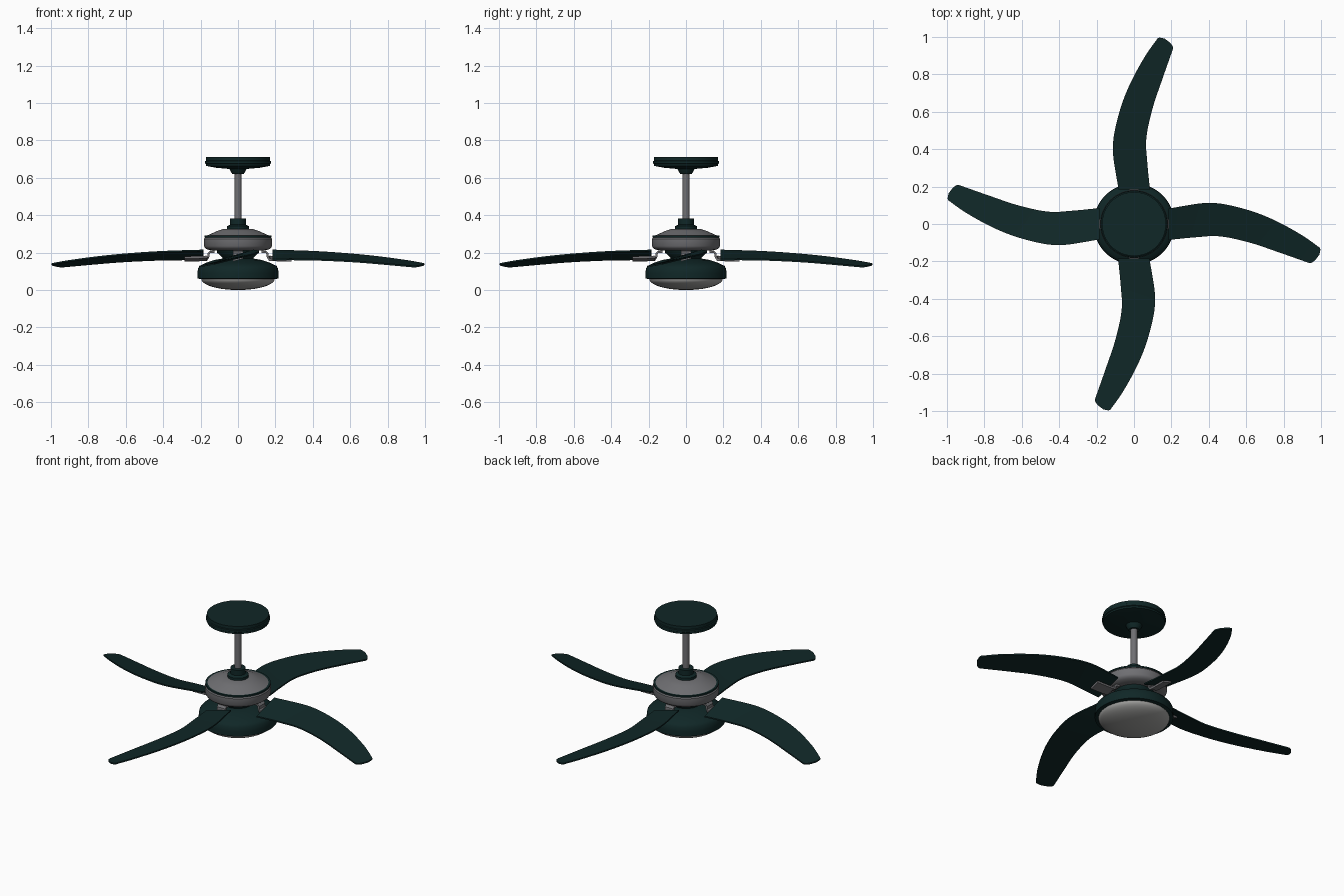
import bpy, bmesh, math
from mathutils import Vector, Matrix

if "Cube" in bpy.data.objects:
    bpy.data.objects.remove(bpy.data.objects["Cube"])


def material(name, rgb):
    m = bpy.data.materials.new(name)
    m.diffuse_color = (*rgb, 1)
    m.use_nodes = True
    m.node_tree.nodes["Principled BSDF"].inputs["Base Color"].default_value = m.diffuse_color
    return m


GREEN = material("dark_green", (0.005, 0.020, 0.020))
GREY = material("metal_grey", (0.16, 0.16, 0.17))
GLASS = material("lamp_glass", (0.36, 0.36, 0.35))


def finish(name, bm, mat, angle=35):
    bmesh.ops.remove_doubles(bm, verts=bm.verts, dist=1e-5)
    bmesh.ops.recalc_face_normals(bm, faces=bm.faces)
    me = bpy.data.meshes.new(name)
    bm.to_mesh(me)
    bm.free()
    me.materials.append(mat)
    ob = bpy.data.objects.new(name, me)
    bpy.context.collection.objects.link(ob)
    bpy.ops.object.select_all(action='DESELECT')
    ob.select_set(True)
    bpy.context.view_layer.objects.active = ob
    bpy.ops.object.shade_smooth_by_angle(angle=math.radians(angle))
    return ob


def lathe(name, profile, mat, steps=64):
    """Spin an (r, z) profile around the vertical axis."""
    bm = bmesh.new()
    vs = [bm.verts.new((r, 0, z)) for r, z in profile]
    es = [bm.edges.new(p) for p in zip(vs, vs[1:])]
    bmesh.ops.spin(bm, geom=vs + es, cent=(0, 0, 0), axis=(0, 0, 1),
                   angle=2 * math.pi, steps=steps)
    return finish(name, bm, mat)


def loft(bm, rings):
    """Skin a row of closed four-sided sections and cap both ends."""
    rows = [[bm.verts.new(p) for p in ring] for ring in rings]
    n = len(rows[0])
    for a, b in zip(rows, rows[1:]):
        for i in range(n):
            j = (i + 1) % n
            bm.faces.new((a[i], a[j], b[j], b[i]))
    bm.faces.new(rows[0])
    bm.faces.new(rows[-1])


def spline(pts, per=6):
    """Catmull-Rom interpolation through the points."""
    p = [Vector(q) for q in pts]
    p = [2 * p[0] - p[1]] + p + [2 * p[-1] - p[-2]]
    out = []
    for a, b, c, d in zip(p, p[1:], p[2:], p[3:]):
        for k in range(per):
            t = k / per
            out.append(0.5 * (2 * b + (c - a) * t + (2 * a - 5 * b + 4 * c - d) * t * t
                              + (3 * b - a - 3 * c + d) * t ** 3))
    return out + [p[-2]]


# Ceiling canopy, rod and rod collar
lathe("ceiling_canopy", [(0, .71), (.171, .71), (.171, .692), (.176, .689), (.176, .677),
                         (.171, .674), (.171, .664), (.12, .654), (.045, .647), (.04, .635),
                         (.03, .62), (0, .62)], GREEN)
lathe("rod", [(0, .64), (.019, .64), (.019, .36), (0, .36)], GREY, 32)
lathe("rod_collar", [(0, .382), (.042, .382), (.042, .35), (.058, .342), (.058, .322),
                     (0, .322)], GREEN, 48)

# Motor housing with a dark seam ring
lathe("motor_housing", [(0, .327), (.075, .327), (.11, .316), (.15, .298), (.168, .291),
                        (.176, .288), (.176, .28), (.182, .274), (.182, .235), (.176, .225),
                        (.165, .217), (.14, .21), (0, .21)], GREY)
lathe("seam_ring", [(.165, .291), (.18, .291), (.18, .282), (.165, .282), (.165, .291)], GREEN)

# Neck, lower housing and lamp bowl
lathe("neck", [(0, .215), (.115, .215), (.11, .198), (.088, .178), (.075, .16), (0, .16)], GREEN)
lathe("lower_housing", [(0, .168), (.085, .168), (.13, .16), (.175, .144), (.203, .13),
                        (.214, .116), (.217, .09), (.217, .062), (.195, .058),
                        (0, .058)], GREEN)
lathe("lamp_bowl", [(0, .06)] + [(.197 * math.cos(t * math.pi / 20),
                                 .06 - .06 * math.sin(t * math.pi / 20))
                                for t in range(11)], GLASS)

# Blade edges from root to tip: trailing (high) and leading (low)
HIGH = [(.185, .083, .212), (.4, .113, .205), (.57, .086, .194), (.73, .03, .179),
        (.89, -.055, .158), (.995, -.128, .14)]
LOW = [(.185, -.085, .163), (.33, -.071, .163), (.46, -.066, .16), (.62, -.1, .152),
       (.77, -.15, .14), (.935, -.208, .125)]
ARM = [(.125, .205), (.15, .203), (.157, .195), (.159, .178), (.168, .17), (.19, .168), (.285, .166)]

for k in range(4):
    turn = Matrix.Rotation(k * math.pi / 2, 4, 'Z')

    # Pitched, swept blade with a softly rounded tip
    bm = bmesh.new()
    rows = list(zip(spline(HIGH), spline(LOW)))
    a, b = rows[-1]
    out = Vector((.014, -.012, -.002))
    rows.append((a.lerp(b, .08) + out * .45, a.lerp(b, .9) + out * .6))
    rows.append((a.lerp(b, .3) + out, a.lerp(b, .7) + out))
    h = Vector((0, 0, .004))
    loft(bm, [(p + h, q + h, q - h, p - h) for p, q in rows])
    bm.transform(turn)
    finish("blade_%d" % (k + 1), bm, GREEN)

    # Bent bracket under the blade root, following the blade pitch
    bm = bmesh.new()
    pts = [Vector((r, 0, z)) for r, z in ARM]
    rings = []
    for i, p in enumerate(pts):
        d = (pts[min(i + 1, len(pts) - 1)] - pts[max(i - 1, 0)]).normalized()
        n = Vector((-d.z, 0, d.x)) * .006
        tilt = .28 if i > 3 else 0
        w = Vector((0, .028, .028 * tilt))
        rings.append((p + w + n, p - w + n, p - w - n, p + w - n))
    loft(bm, rings)
    bm.transform(turn)
    finish("blade_bracket_%d" % (k + 1), bm, GREY)
